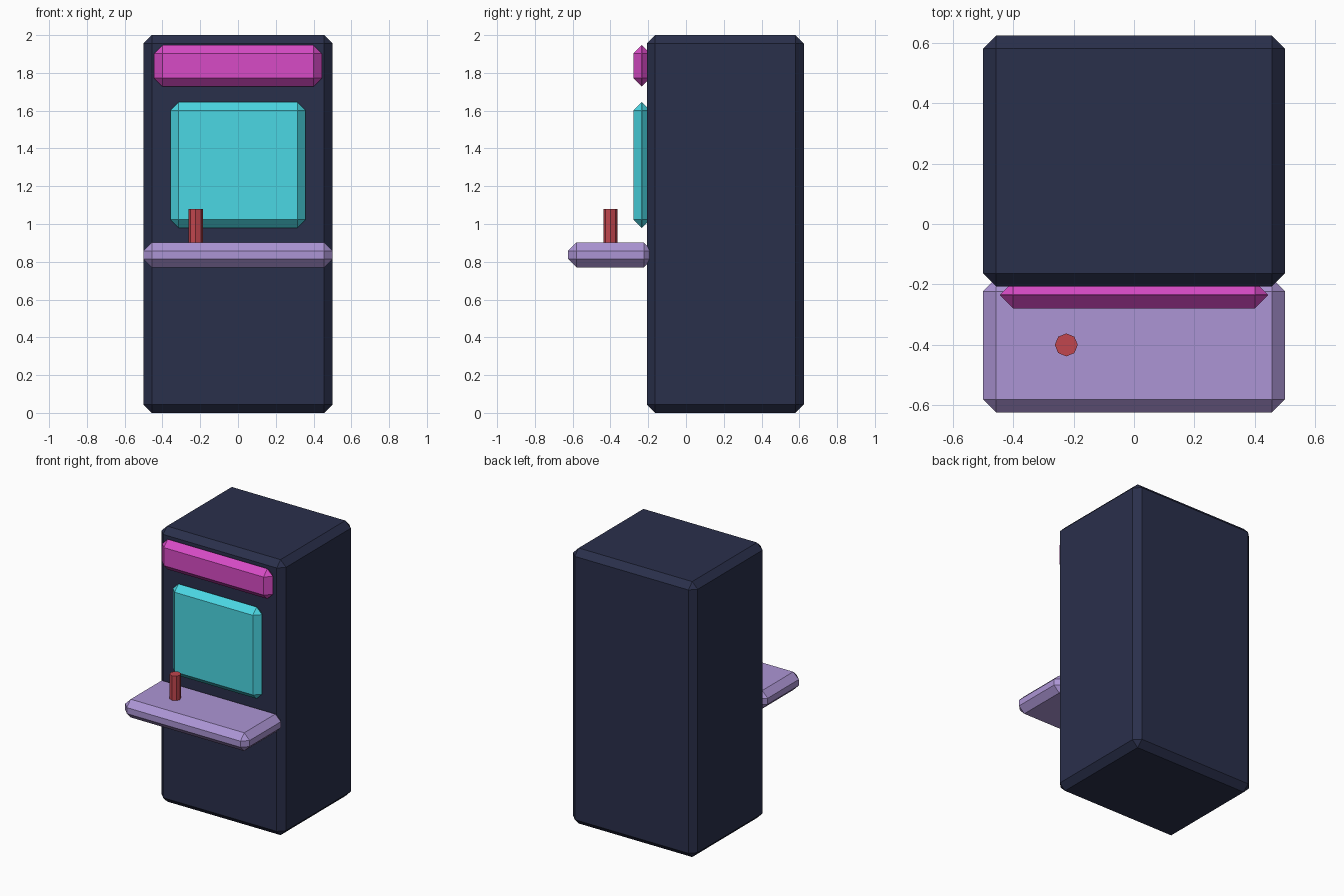
import bpy, bmesh
from mathutils import Matrix

if "Cube" in bpy.data.objects:
    bpy.data.objects.remove(bpy.data.objects["Cube"])

BEVEL = 0.044


def finish(name, bm, color):
    mesh = bpy.data.meshes.new(name)
    bm.to_mesh(mesh)
    bm.free()
    obj = bpy.data.objects.new(name, mesh)
    bpy.context.collection.objects.link(obj)
    mat = bpy.data.materials.new(name + "_color")
    # sRGB to linear
    mat.diffuse_color = (*[c ** 2.2 for c in color], 1)
    mat.use_nodes = True
    mat.node_tree.nodes["Principled BSDF"].inputs["Base Color"].default_value = mat.diffuse_color
    mesh.materials.append(mat)
    return obj


def chamfered_box(name, x, y, z, color):
    """Box from (min, max) ranges with one-segment chamfered edges."""
    bm = bmesh.new()
    size = [r[1] - r[0] for r in (x, y, z)]
    centre = [(r[0] + r[1]) / 2 for r in (x, y, z)]
    bmesh.ops.create_cube(
        bm, size=1, matrix=Matrix.Translation(centre) @ Matrix.Diagonal((*size, 1)))
    obj = finish(name, bm, color)
    mod = obj.modifiers.new("chamfer", 'BEVEL')
    mod.width = BEVEL
    mod.segments = 1
    mod.limit_method = 'NONE'
    return obj


# Main body
chamfered_box("cabinet", (-0.5, 0.5), (-0.207, 0.624), (0, 2), (0.18, 0.20, 0.30))

# Front fittings, sunk slightly into the body
chamfered_box("marquee", (-0.444, 0.444), (-0.279, -0.19), (1.728, 1.947), (0.84, 0.30, 0.77))
chamfered_box("screen", (-0.358, 0.358), (-0.279, -0.19), (0.98, 1.646), (0.30, 0.84, 0.89))
chamfered_box("control_panel", (-0.5, 0.5), (-0.624, -0.179), (0.77, 0.902), (0.67, 0.58, 0.83))

# Joystick
bm = bmesh.new()
bmesh.ops.create_cone(bm, cap_ends=True, segments=8, radius1=0.038, radius2=0.038,
                      depth=0.2, matrix=Matrix.Translation((-0.224, -0.4, 0.98)))
finish("joystick", bm, (0.75, 0.28, 0.31))
